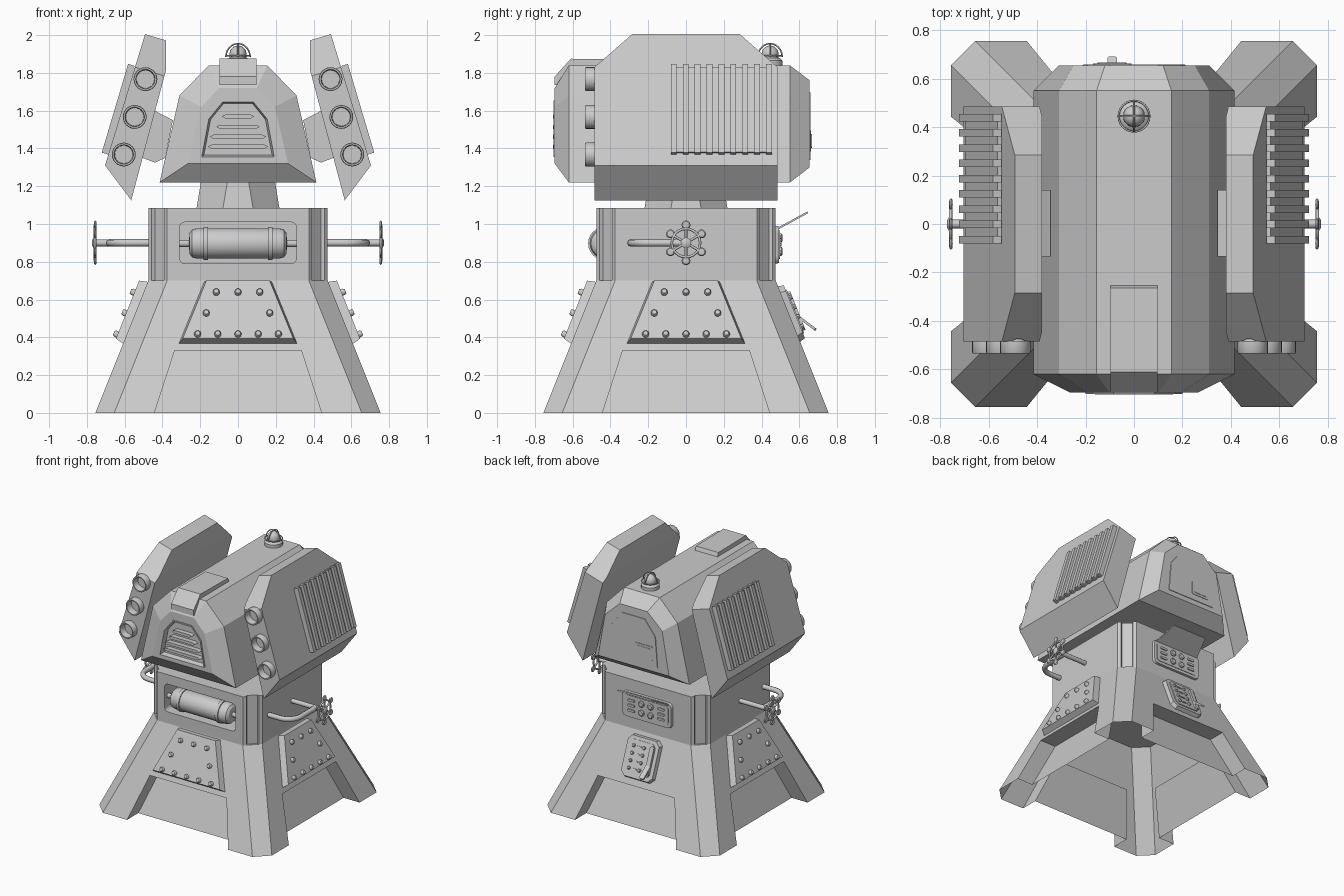
import bpy, bmesh
from math import sin, cos, pi
from mathutils import Matrix, Vector

if "Cube" in bpy.data.objects:
    bpy.data.objects.remove(bpy.data.objects["Cube"])

X, Y, Z = Vector((1, 0, 0)), Vector((0, 1, 0)), Vector((0, 0, 1))
MIRROR = Matrix.Diagonal((-1, 1, 1, 1))


def frame(o, u, v):
    u, v = Vector(u).normalized(), Vector(v).normalized()
    m = Matrix((u, v, u.cross(v))).transposed().to_4x4()
    m.translation = Vector(o)
    return m


def turn(k):
    return Matrix.Rotation(k * pi / 2, 4, 'Z')


def rrect(w, h, r, n=4):
    return [(sx * (w / 2 - r) + r * cos(a0 + i * pi / 2 / n), sy * (h / 2 - r) + r * sin(a0 + i * pi / 2 / n))
            for sx, sy, a0 in ((1, 1, 0), (-1, 1, pi / 2), (-1, -1, pi), (1, -1, 1.5 * pi)) for i in range(n + 1)]


def sym(pts):
    return pts + [(-x, y) for x, y in reversed(pts)]


class Part:
    def __init__(self):
        self.bm = bmesh.new()

    def loft(self, rings):
        rs = [[self.bm.verts.new(p) for p in r] for r in rings]
        for a, b in zip(rs, rs[1:]):
            n = max(len(a), len(b))
            for i in range(n):
                k = (i + 1) % n
                q = [a[i % len(a)], a[k % len(a)], b[k % len(b)], b[i % len(b)]]
                self.bm.faces.new(list(dict.fromkeys(q)))
        for r in (rs[0], rs[-1]):
            if len(r) > 2:
                self.bm.faces.new(r)
        return self

    def slab(self, pts, f, d0, d1, bevel=0):
        # extruded outline with an optional scaled-in top edge
        c = sum((Vector(p) for p in pts), Vector((0, 0))) / len(pts)
        top = [c + (Vector(p) - c) * (1 - bevel) for p in pts]
        return self.loft([[f @ Vector((*p, d0)) for p in pts], [f @ Vector((*p, d1)) for p in top]])

    def lathe(self, prof, f, n=16):
        return self.loft([[f @ Vector((r * cos(2 * pi * i / n), r * sin(2 * pi * i / n), h))
                           for i in range(n if r else 1)] for r, h in prof])

    def done(self, name, smooth=False, m=Matrix()):
        self.bm.transform(m)
        bmesh.ops.recalc_face_normals(self.bm, faces=self.bm.faces)
        me = bpy.data.meshes.new(name)
        self.bm.to_mesh(me)
        ob = bpy.data.objects.new(name, me)
        bpy.context.collection.objects.link(ob)
        if smooth:
            activate(ob)
            bpy.ops.object.shade_smooth_by_angle(angle=0.6)
        return ob


def activate(ob):
    bpy.ops.object.select_all(action='DESELECT')
    ob.select_set(True)
    bpy.context.view_layer.objects.active = ob


def carve(ob, cutter):
    mod = ob.modifiers.new('cut', 'BOOLEAN')
    mod.operation, mod.object, mod.solver = 'DIFFERENCE', cutter, 'EXACT'
    activate(ob)
    bpy.ops.object.modifier_apply(modifier='cut')
    bpy.data.objects.remove(cutter)


def wires(name, paths, r, cyclic=False):
    cu = bpy.data.curves.new(name, 'CURVE')
    cu.dimensions, cu.bevel_depth, cu.bevel_resolution, cu.use_fill_caps = '3D', r, 2, True
    for path in paths:
        s = cu.splines.new('POLY')
        s.points.add(len(path) - 1)
        for p, co in zip(s.points, path):
            p.co = (*co, 1)
        s.use_cyclic_u = cyclic
    ob = bpy.data.objects.new(name, cu)
    bpy.context.collection.objects.link(ob)
    activate(ob)
    bpy.ops.object.convert(target='MESH')
    bpy.ops.object.shade_smooth_by_angle(angle=0.8)


def bolt(r, h):
    return [(r, -.005), (r, h * .6), (r * .7, h), (0, h)]


# legged base: open-bottomed frustum with recessed webs between the legs
slope = frame((0, -.475, .7), X, (0, .28, .7))
sl = lambda x, z: (x, (z - .7) * 1.077)
base = Part().loft([[(x, y, z) for x, y in rrect(2 * h, 2 * h, .1, 1)] for h, z in ((.755, 0), (.475, .7))]).done('leg_base')
for k in range(4):
    web = [[turn(k) @ Vector((x, -.755 + .4 * z + d, z)) for x, z in sym([(.475, -.1), (.335, .33)])] for d in (-.1, .14)]
    carve(base, Part().loft(web).done('cutter'))
bm = bmesh.new()
bm.from_mesh(base.data)
bmesh.ops.delete(bm, geom=[f for f in bm.faces if f.calc_center_median().z < .002], context='FACES')
bm.to_mesh(base.data)

# riveted armour plates on front and both sides
for k, name in ((0, 'front'), (1, 'right'), (3, 'left')):
    f = turn(k) @ slope
    Part().slab(sym([sl(.315, .365), sl(.18, .695)]), f, -.005, .045, .07).done(name + '_armour_plate')
    rivets = Part()
    for x, z in [(i * .115, .62) for i in (-1, 0, 1)] + [(-.168, .51), (.168, .51)] + [(i * .107, .398) for i in (-2, -1, 0, 1, 2)]:
        rivets.lathe(bolt(.018, .022), f @ Matrix.Translation((*sl(x, z), .045)), 10)
    rivets.done(name + '_rivets', True)

# middle housing with grooved corners and a tank window
corner = [(.475, .375), (.457, .393), (.44, .385), (.385, .44), (.393, .457), (.375, .475)]
ring = [(turn(k) @ Vector((*p, 0))).xy for k in range(4) for p in corner]
house = Part().slab(ring, Matrix(), .7, 1.085).done('middle_housing')
front = frame((0, -.475, .9), X, Z)
carve(house, Part().slab(rrect(.62, .22, .03), front, -.15, .05).done('cutter'))

# tank with bands and feed rod
fx = frame((0, -.43, .897), Y, Z)
Part().lathe([(0, -.26), (.055, -.257), (.073, -.243), (.08, -.22), (.08, .22), (.073, .243), (.055, .257), (0, .26)], fx, 24).done('tank', True)
bands = Part()
for x in (-.17, .17):
    bands.lathe([(.07, x - .012), (.088, x - .012), (.088, x + .012), (.07, x + .012)], fx, 24)
bands.done('tank_bands', True)
Part().lathe([(.018, -.312), (.018, .312)], fx, 12).done('tank_rod', True)

# hand wheels with shaft and bent pipe on each side
for s, name in ((1, 'right'), (-1, 'left')):
    m = MIRROR if s < 0 else Matrix()
    w = Part()
    wf = frame((.75, 0, .9), Y, Z)
    w.lathe([(.018, -.28), (.018, 0), (.028, 0), (.028, .014), (.015, .022), (0, .022)], wf, 12)
    for i in range(6):
        a = i * pi / 3 + pi / 6
        w.lathe([(0, -.002), (.018, 0), (.024, .006), (.018, .012), (0, .014)],
                wf @ Matrix.Translation((.095 * cos(a), .095 * sin(a), 0)), 10)
    w.done(name + '_hand_wheel', True, m)
    pt = lambda r, a: (s * .757, r * cos(a), .9 + r * sin(a))
    wires(name + '_wheel_rim', [[pt(.075, i * pi / 12) for i in range(24)]], .007, True)
    wires(name + '_wheel_spokes', [[pt(.02, i * pi / 3 + pi / 6), pt(.09, i * pi / 3 + pi / 6)] for i in range(6)], .007)
    arc = [(s * (.57 + .11 * sin(i * pi / 12)), -.182 - .11 * cos(i * pi / 12), .9) for i in range(7)]
    wires(name + '_bent_pipe', [[(s * .46, -.292, .9)] + arc + [(s * .68, 0, .9)]], .02)

# rear control panel with knobs, slots and hood
rear = frame((0, .475, .89), -X, Z)
Part().slab(rrect(.44, .2, .035), rear, -.005, .018, .03).slab(rrect(.38, .15, .02), rear, .015, .022).done('control_panel')
knobs = Part()
for x in (-.04, .04):
    for z in (-.035, .035):
        knobs.lathe(bolt(.024, .014), rear @ Matrix.Translation((x, z, .022)), 12)
for x in (-.13, .13):
    for z in (-.04, 0, .04):
        knobs.slab(rrect(.06, .018, .004, 1), rear @ Matrix.Translation((x, z, 0)), .02, .03)
knobs.done('panel_knobs', True)
hood = frame((0, .475, .968), X, (0, .17, .093))
Part().slab([(-.2, 0), (.2, 0), (.15, .194), (-.15, .194)], hood, -.004, .006).done('panel_hood')

# rear breaker box on the sloped base
back = turn(2) @ slope @ Matrix.Translation((0, -.19, 0))
Part().slab(rrect(.29, .32, .035, 1), back, -.005, .03, .06).slab(rrect(.21, .25, .02, 1), back, .025, .036).done('breaker_box')
sw = Part()
for z in (-.085, -.03, .025, .08):
    for x in (-.07, .02):
        sw.lathe(bolt(.013, .014), back @ Matrix.Translation((x, z, .036)), 8)
    sw.slab(rrect(.04, .01, .003, 1), back @ Matrix.Translation((-.025, z, 0)), .034, .042)
sw.slab(rrect(.035, .22, .01, 1), back @ Matrix.Translation((.09, 0, 0)), .03, .05)
sw.done('breaker_switches')
Part().slab(rrect(.04, .12, .008, 1), frame((-.09, .64, .475), X, (0, .8, -.6)), -.007, .007).done('breaker_lever')

# neck
Part().loft([[(x, y, z) for x, y in rrect(2 * h, 2 * h, .14, 1)] for h, z in ((.22, 1.08), (.19, 1.26))]).done('neck')

# head lofted from four rings
rings = [(-.695, [(.265, 1.32), (.195, 1.62), (.1, 1.72)]), (-.62, [(.415, 1.22), (.31, 1.68), (.155, 1.84)]),
         (.55, [(.415, 1.22), (.31, 1.68), (.155, 1.84)]), (.655, [(.31, 1.3), (.25, 1.64), (.12, 1.76)])]
head = Part().loft([[(x, y, z) for x, z in sym(p)] for y, p in rings]).done('head')

# front grille: recess with a thin frame and slats
grille = frame((0, -.695, 0), X, Z)
outer = sym([(.2, 1.355), (.165, 1.56), (.085, 1.655)])
inner = sym([(.18, 1.365), (.145, 1.553), (.077, 1.637)])
fr = Part().slab(outer, grille, -.01, .006).done('grille_frame')
for ob in (fr, head):
    carve(ob, Part().slab(inner, grille, -.03, .05, -.15).done('cutter'))
slats = Part()
for z, w in ((1.57, .085), (1.515, .115), (1.463, .15), (1.41, .16)):
    slats.slab([(-w, z), (-w + .02, z - .012), (w - .02, z - .012), (w, z), (w - .02, z + .01), (-w + .02, z + .01)], grille, -.04, .008)
slats.done('grille_slats')

# rear access panel with small box
hatch = frame((0, .655, 0), -X, Z)
Part().slab(sym([(.215, 1.335), (.195, 1.58), (.1, 1.7)]), hatch, -.01, .004, .02).done('rear_access_panel')
bx = hatch @ Matrix.Translation((.09, 1.44, 0))
Part().slab(rrect(.16, .11, .008, 1), bx, 0, .008).slab(rrect(.12, .075, .006, 1), bx, .005, .011).done('rear_small_box')

# folded roof plate over the nose
Part().slab([(-.25, 1.83), (-.265, 1.87), (-.61, 1.875), (-.695, 1.78), (-.695, 1.735), (-.6, 1.735)],
            frame((0, 0, 0), Y, Z), -.098, .098).done('roof_plate')

# caged lamp
lf = frame((0, .445, 1.835), X, Y)
dome = [(.045 * cos(i * pi / 10), .065 + .045 * sin(i * pi / 10)) for i in range(5)]
Part().lathe([(.066, 0), (.066, .03), (.055, .04), (.045, .045)] + dome + [(0, .11)], lf, 20).done('lamp', True)
arcs = [[(.064 * cos(t) * cos(a), .445 + .064 * cos(t) * sin(a), 1.885 + .07 * sin(t)) for t in [i * pi / 12 for i in range(13)]]
        for a in (0, pi / 2)]
wires('lamp_cage', arcs, .004)
wires('lamp_cage_ring', [[(.064 * cos(i * pi / 12), .445 + .064 * sin(i * pi / 12), 1.89) for i in range(24)]], .004, True)

# side pods with launch tubes, vent fins and mounting blocks
up = Vector((-.285, 0, .958))
side = frame((.704, 0, 1.31), Y, up)
for m, name in ((Matrix(), 'right'), (MIRROR, 'left')):
    pod = Part().slab([(.704, 1.31), (.492, 2.005), (.38, 1.972), (.38, 1.82), (.565, 1.125)], frame((0, 0, 0), X, Z), -.485, .485)
    for d in (-1, 1):
        bm = pod.bm
        cut = bmesh.ops.bisect_plane(bm, geom=bm.verts[:] + bm.edges[:] + bm.faces[:], plane_co=(.545, d * .485, 1.83),
                                     plane_no=up * .195 + Y * d * .178, clear_outer=True)
        bmesh.ops.contextual_create(bm, geom=[e for e in cut['geom_cut'] if isinstance(e, bmesh.types.BMEdge)])
    pod = pod.done(name + '_pod', False, m)
    tubes = Part()
    for x, z in ((.49, 1.767), (.547, 1.567), (.605, 1.368)):
        tf = frame((x, -.483, z), X, Z)
        carve(pod, Part().lathe([(.055, -.1), (.055, .1)], tf, 24).done('cutter', False, m))
        tubes.lathe([(.063, -.001), (.063, .047), (.06, .052), (.052, .052), (.049, .045), (.045, -.07), (0, -.07), ], tf, 24)
    tubes.done(name + '_launch_tubes', True, m)
    fins = Part().slab([(-.08, .07), (.455, .07), (.455, .54), (-.08, .54)], side, -.01, .014)
    for i in range(9):
        y = -.08 + i * .063
        fins.slab([(y, .06), (y + .031, .06), (y + .031, .55), (y, .55)], side, 0, .036)
    fins.done(name + '_vent_fins', False, m)
    Part().slab([(.345, 1.55), (.46, 1.61), (.53, 1.36), (.44, 1.325), (.385, 1.35)],
                frame((0, 0, 0), X, Z), -.14, .135).done(name + '_pod_mount', False, m)
